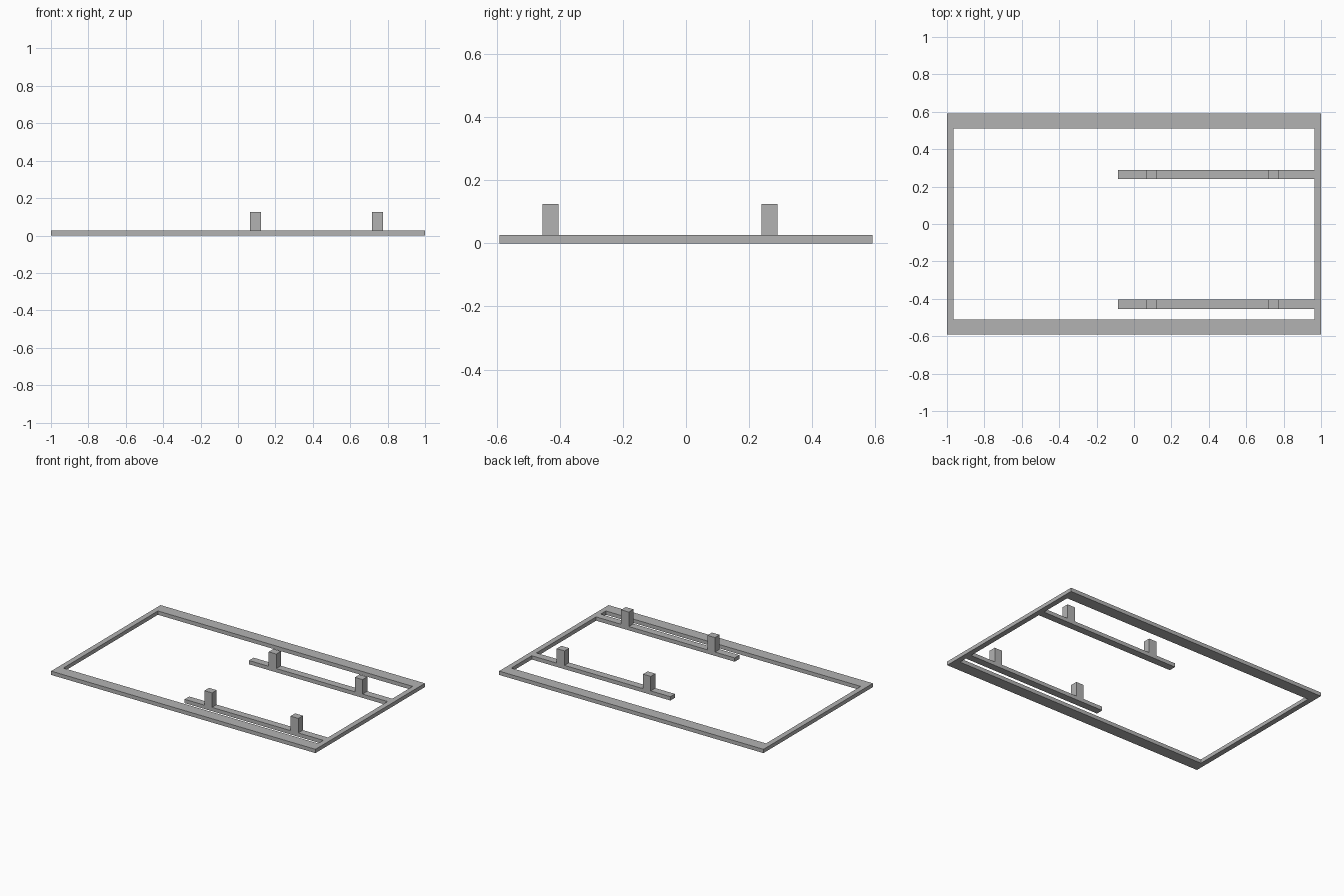
import bpy
import bmesh

cube = bpy.data.objects.get("Cube")
if cube:
    bpy.data.objects.remove(cube, do_unlink=True)

# Single plain grey
grey = bpy.data.materials.new("plain grey")
grey.use_nodes = True
colour = (0.45, 0.45, 0.45, 1)
grey.diffuse_color = colour
grey.node_tree.nodes["Principled BSDF"].inputs["Base Color"].default_value = colour

BASE = 0.026     # thickness of frame and rails
TOP = 0.125      # top of the posts
INNER_X = 0.964  # inside face of the end bars


def finish(name, bm):
    bmesh.ops.recalc_face_normals(bm, faces=bm.faces)
    mesh = bpy.data.meshes.new(name)
    bm.to_mesh(mesh)
    bm.free()
    mesh.materials.append(grey)
    obj = bpy.data.objects.new(name, mesh)
    bpy.context.collection.objects.link(obj)


def box(name, x, y, z):
    bm = bmesh.new()
    bmesh.ops.create_cube(bm, size=1)
    for v in bm.verts:
        v.co = [lo + (c + 0.5) * (hi - lo) for c, (lo, hi) in zip(v.co, (x, y, z))]
    finish(name, bm)


def rectangle(bm, x, y):
    return [bm.verts.new((sx * x, sy * y, 0))
            for sx, sy in ((-1, -1), (1, -1), (1, 1), (-1, 1))]


# Rectangular frame: a flat ring, extruded upward
bm = bmesh.new()
outer = rectangle(bm, 1, 0.591)
inner = rectangle(bm, INNER_X, 0.511)
for i in range(4):
    j = (i + 1) % 4
    bm.faces.new((outer[i], outer[j], inner[j], inner[i]))
ring = bmesh.ops.extrude_face_region(bm, geom=bm.faces[:], use_keep_orig=True)
raised = [g for g in ring["geom"] if isinstance(g, bmesh.types.BMVert)]
bmesh.ops.translate(bm, vec=(0, 0, BASE), verts=raised)
finish("frame", bm)

# Two rails reaching in from the left end bar, each with two posts
for side, y in (("front", (-0.455, -0.405)), ("back", (0.24, 0.29))):
    box(side + "_rail", (-0.085, INNER_X), y, (0, BASE))
    for place, x in (("inner", (0.064, 0.122)), ("outer", (0.716, 0.775))):
        box(f"{side}_{place}_post", x, y, (BASE, TOP))
